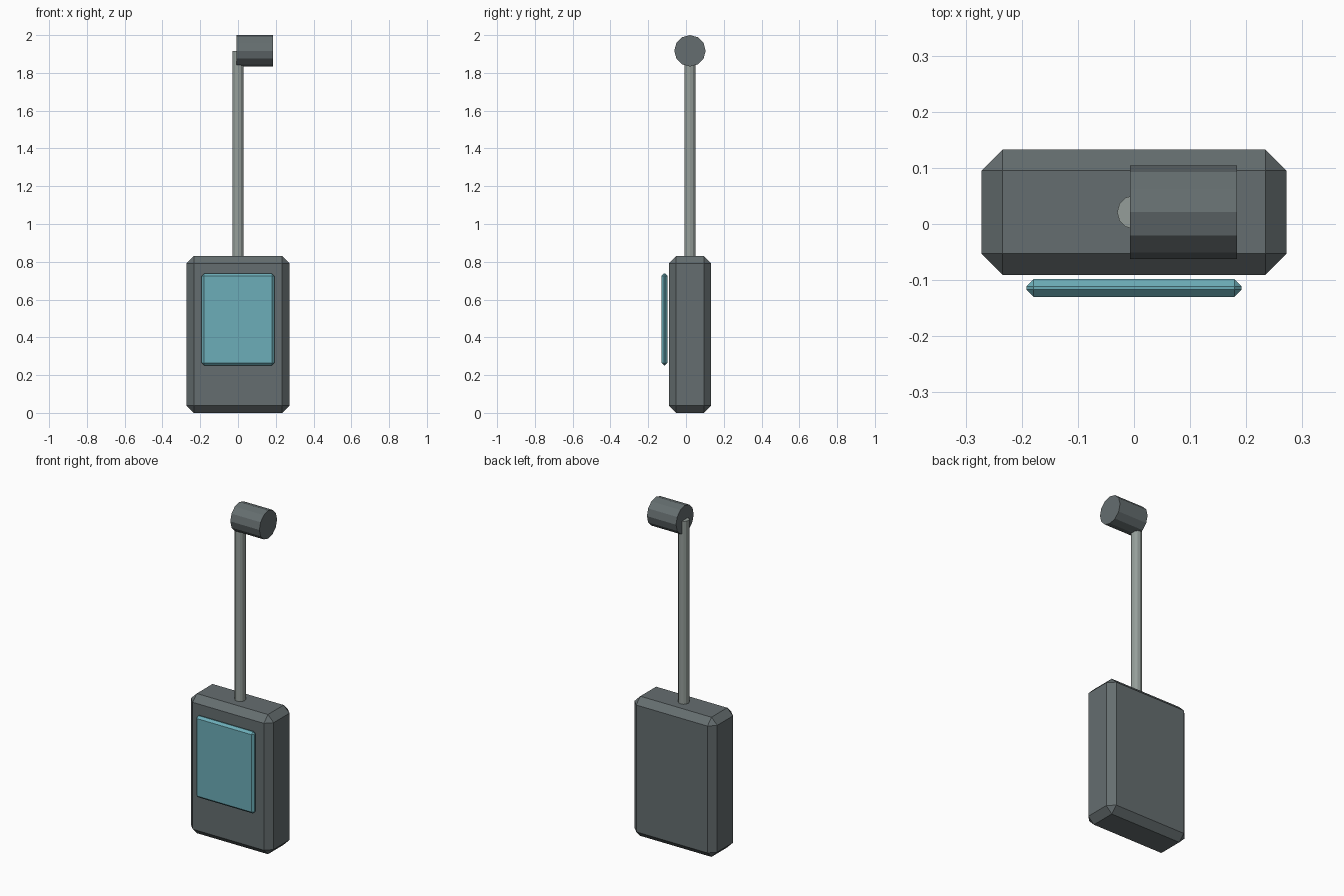
import bpy
import math

if "Cube" in bpy.data.objects:
    bpy.data.objects.remove(bpy.data.objects["Cube"])


def material(name, rgb):
    mat = bpy.data.materials.new(name)
    mat.diffuse_color = (*rgb, 1)
    mat.use_nodes = True
    mat.node_tree.nodes["Principled BSDF"].inputs["Base Color"].default_value = mat.diffuse_color
    return mat


def bevelled_box(name, low, high, bevel, mat):
    centre = [(a + b) / 2 for a, b in zip(low, high)]
    bpy.ops.mesh.primitive_cube_add(size=1, location=centre)
    ob = bpy.context.object
    ob.name = name
    ob.scale = [b - a for a, b in zip(low, high)]
    bpy.ops.object.transform_apply(location=False, rotation=False, scale=True)
    mod = ob.modifiers.new("chamfer", "BEVEL")
    mod.width = bevel
    mod.segments = 1
    ob.data.materials.append(mat)
    return ob


def cylinder(name, radius, length, centre, mat, rotation=(0, 0, 0)):
    bpy.ops.mesh.primitive_cylinder_add(vertices=12, radius=radius, depth=length,
                                        location=centre, rotation=rotation)
    ob = bpy.context.object
    ob.name = name
    ob.data.materials.append(mat)
    return ob


dark = material("dark_casing", (0.13, 0.155, 0.16))
metal = material("pale_metal", (0.30, 0.34, 0.32))
glass = material("teal_glass", (0.15, 0.42, 0.48))

# Handheld casing and the screen floating just in front of it
bevelled_box("casing", (-0.272, -0.091, 0), (0.272, 0.133, 0.83), 0.038, dark)
bevelled_box("screen", (-0.192, -0.13, 0.252), (0.192, -0.098, 0.738), 0.013, glass)

# Antenna rod rising from the casing top
rod_y, head_z = 0.021, 1.917
rod_base = 0.80
cylinder("antenna_rod", 0.03, head_z - rod_base,
         (0, rod_y, (head_z + rod_base) / 2), metal)

# Sideways sensor head at the rod tip
cylinder("sensor_head", 0.083, 0.191, (0.0885, rod_y, head_z), dark,
         (0, math.pi / 2, 0))
